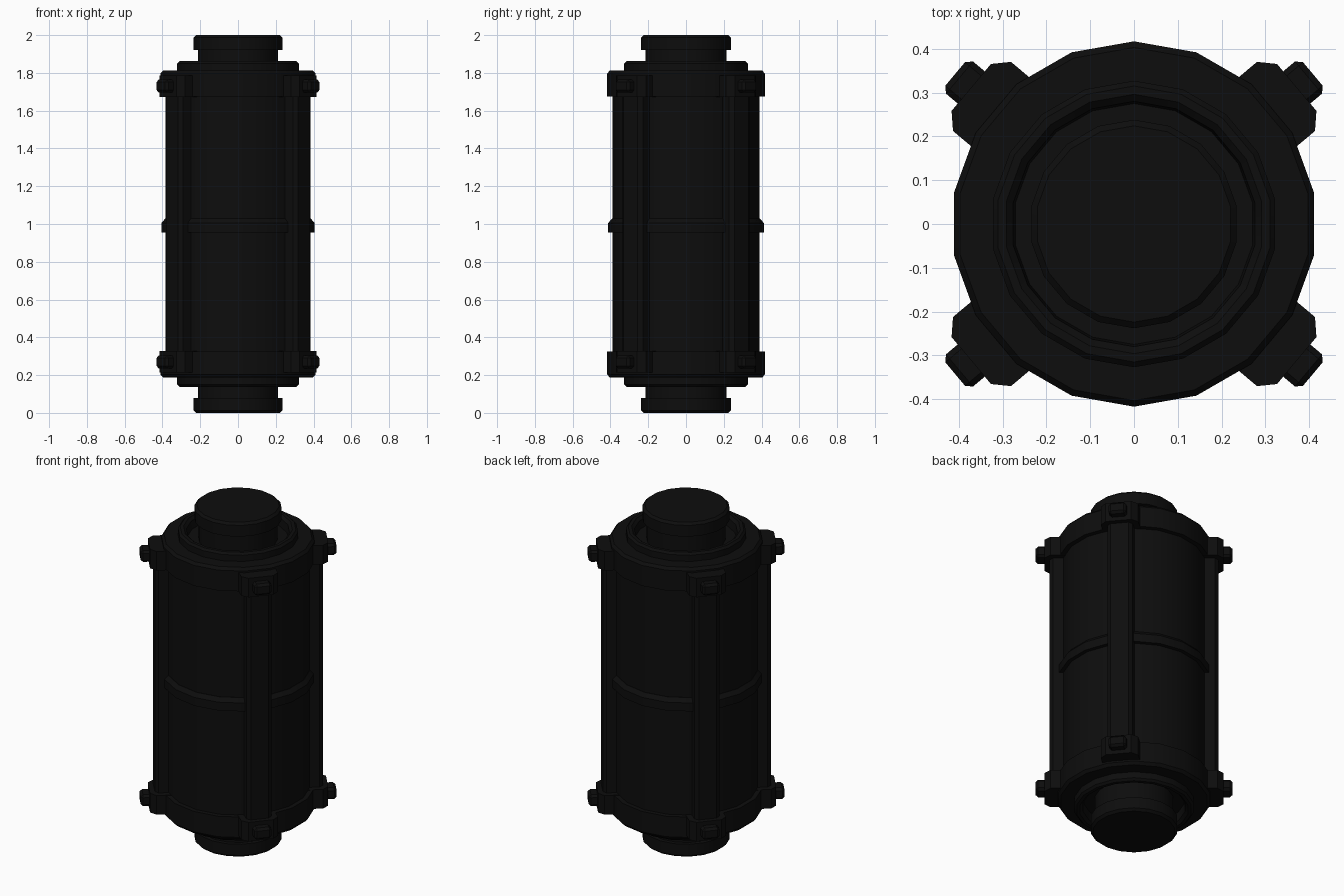
import bpy, bmesh, math
from mathutils import Matrix, Vector

if "Cube" in bpy.data.objects:
    bpy.data.objects.remove(bpy.data.objects["Cube"])

SIDES = 18
black = bpy.data.materials.new("black")
black.diffuse_color = (0.004, 0.004, 0.004, 1)
black.use_nodes = True
black.node_tree.nodes["Principled BSDF"].inputs["Base Color"].default_value = black.diffuse_color


def finish(name, bm):
    bmesh.ops.recalc_face_normals(bm, faces=bm.faces)
    me = bpy.data.meshes.new(name)
    bm.to_mesh(me)
    bm.free()
    ob = bpy.data.objects.new(name, me)
    bpy.context.collection.objects.link(ob)
    me.materials.append(black)
    bpy.ops.object.select_all(action='DESELECT')
    ob.select_set(True)
    bpy.context.view_layer.objects.active = ob
    bpy.ops.object.shade_smooth_by_angle(angle=math.radians(25))
    return ob


def lathe(name, profile, flip=False):
    """Turn (radius, z) points round the z axis; flip mirrors about z = 1."""
    bm = bmesh.new()
    rings = []
    for r, z in profile:
        z = 2 - z if flip else z
        if r == 0:
            rings.append([bm.verts.new((0, 0, z))] * SIDES)
            continue
        angles = [math.radians(90 + 360 * i / SIDES) for i in range(SIDES)]
        rings.append([bm.verts.new((r * math.cos(a), r * math.sin(a), z)) for a in angles])
    for a, b in zip(rings, rings[1:]):
        for i in range(SIDES):
            j = (i + 1) % SIDES
            bm.faces.new(list(dict.fromkeys((a[i], a[j], b[j], b[i]))))
    return finish(name, bm)


def radial_prism(name, section, z0, z1, angle):
    """Extrude a mirrored (distance out, half width) section up z, at an angle."""
    pts = section + [(u, -t) for u, t in reversed(section)]
    bm = bmesh.new()
    f = bm.faces.new([bm.verts.new((u, t, z0)) for u, t in pts])
    top = bmesh.ops.extrude_face_region(bm, geom=[f])
    moved = [v for v in top["geom"] if isinstance(v, bmesh.types.BMVert)]
    bmesh.ops.translate(bm, verts=moved, vec=(0, 0, z1 - z0))
    bm.transform(Matrix.Rotation(angle, 4, 'Z'))
    return finish(name, bm)


def bolt(name, z, angle):
    bm = bmesh.new()
    bmesh.ops.create_cube(bm, size=1)
    bm.transform(Matrix.Translation(Vector((0.48, 0, z))) @ Matrix.Diagonal((0.106, 0.096, 0.068, 1)))
    outer = [e for e in bm.edges if max(v.co.x for v in e.verts) > 0.5]
    bmesh.ops.bevel(bm, geom=outer, offset=0.013, segments=1, affect='EDGES')
    bm.transform(Matrix.Rotation(angle, 4, 'Z'))
    return finish(name, bm)


# main barrel
lathe("barrel", [(0, 0.24), (0.39, 0.24), (0.39, 1.76), (0, 1.76)])

# raised middle band, chamfered on its upper edge
lathe("middle_band", [(0.37, 0.955), (0.412, 0.955), (0.412, 1.005), (0.392, 1.028), (0.37, 1.028)])

# end collars with stepped rim, recess and central plug
for end, flip in (("bottom", False), ("top", True)):
    lathe(end + "_collar", [(0.37, 0.325), (0.417, 0.325), (0.417, 0.203), (0.403, 0.187),
                            (0.327, 0.187), (0.327, 0.15), (0.315, 0.138), (0.296, 0.138),
                            (0.28, 0.153), (0.275, 0.2), (0, 0.2)], flip)
    lathe(end + "_plug", [(0, 0.21), (0.215, 0.21), (0.215, 0.08), (0.238, 0.08),
                          (0.238, 0.013), (0.224, 0), (0, 0)], flip)

# four side rails with a clamp and bolt at each end
for n, deg in enumerate((40, 140, 220, 320)):
    a = math.radians(deg)
    radial_prism(f"rail_{n}", [(0.36, 0.07), (0.438, 0.07), (0.457, 0.05)], 0.25, 1.75, a)
    for end, z in (("bottom", 0.27), ("top", 1.73)):
        radial_prism(f"{end}_clamp_{n}", [(0.36, 0.103), (0.453, 0.103), (0.485, 0.07)],
                     z - 0.057, z + 0.057, a)
        bolt(f"{end}_bolt_{n}", z, a)
